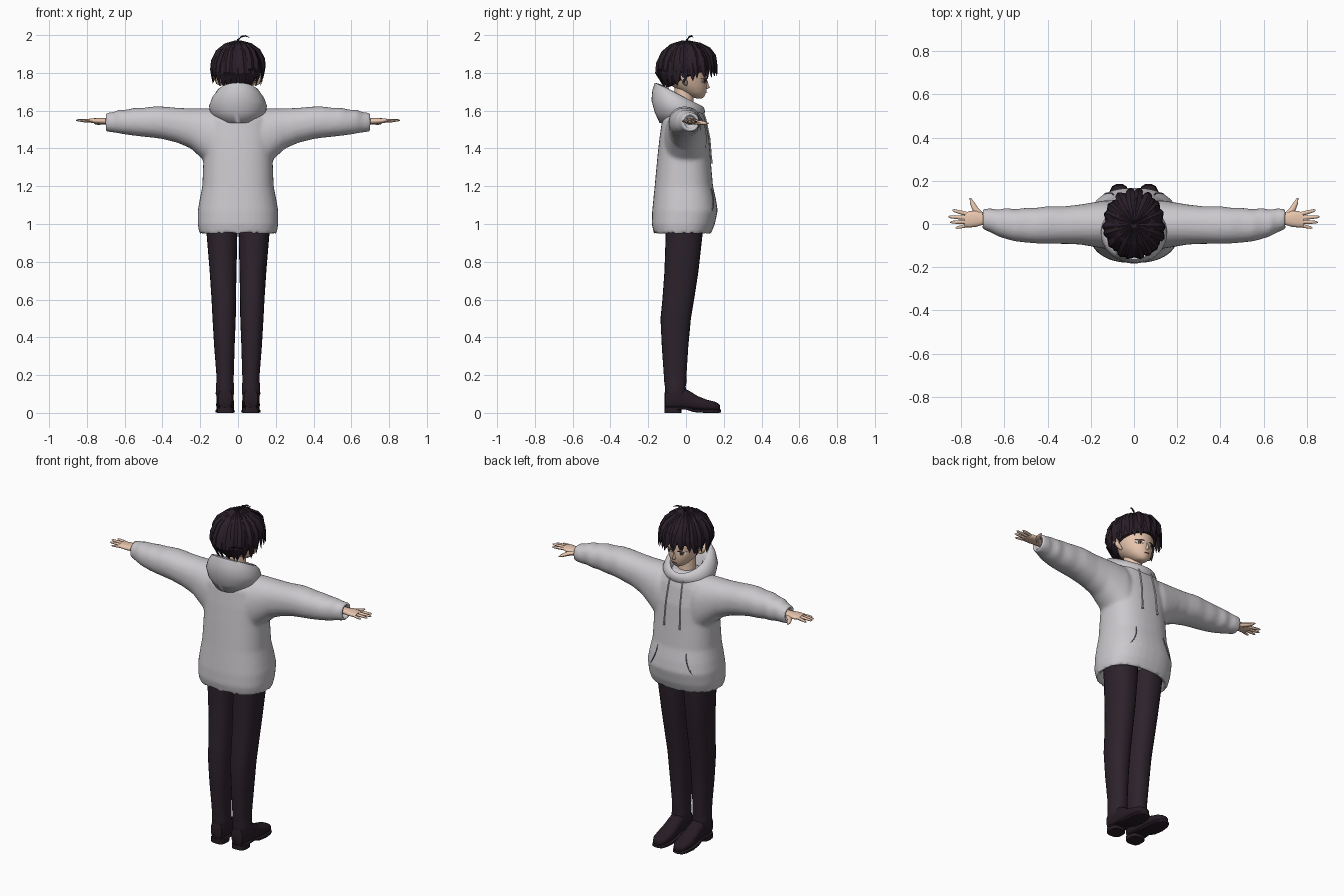
import bpy, bmesh, math, random
from mathutils import Vector as V

random.seed(4)


def mat(name, r, g, b):
    m = bpy.data.materials.new(name)
    m.diffuse_color = (r, g, b, 1)
    return m


GREY = mat("hoodie grey", 0.60, 0.58, 0.61)
SEAM = mat("seam grey", 0.16, 0.16, 0.23)
HAIR = mat("dark hair", 0.022, 0.013, 0.021)
TROUSER = mat("dark trousers", 0.026, 0.016, 0.025)
SHOE = mat("dark shoes", 0.020, 0.012, 0.018)
SKIN = mat("skin", 0.80, 0.56, 0.42)
WHITE = mat("eye white", 0.80, 0.78, 0.78)
IRIS = mat("brown iris", 0.20, 0.10, 0.04)
LIP = mat("mouth", 0.45, 0.18, 0.14)


def add_loft(bm, rings):
    rows = [[bm.verts.new(p) for p in r] for r in rings]
    n = len(rows[0])
    for a, b in zip(rows, rows[1:]):
        for i in range(n):
            bm.faces.new((a[i], a[(i + 1) % n], b[(i + 1) % n], b[i]))
    bm.faces.new(rows[0][::-1])
    bm.faces.new(rows[-1])


def build(name, lofts, m, angle=40):
    """One object from several closed lofts."""
    bm = bmesh.new()
    for rings in lofts:
        add_loft(bm, rings)
    bmesh.ops.recalc_face_normals(bm, faces=bm.faces)
    me = bpy.data.meshes.new(name)
    bm.to_mesh(me)
    bm.free()
    ob = bpy.data.objects.new(name, me)
    bpy.context.collection.objects.link(ob)
    me.materials.append(m)
    bpy.ops.object.select_all(action='DESELECT')
    ob.select_set(True)
    bpy.context.view_layer.objects.active = ob
    bpy.ops.object.shade_smooth_by_angle(angle=math.radians(angle))
    return ob


def sup(a, n):
    """Point on a unit superellipse."""
    c, s = math.cos(a), math.sin(a)
    return (math.copysign(abs(c) ** (2 / n), c), math.copysign(abs(s) ** (2 / n), s))


def level(rx, yb, yf, zb, zf=None, n=2.0, cx=0, seg=36):
    """Ring around z, tilted from back height zb to front height zf."""
    zf = zb if zf is None else zf
    out = []
    for i in range(seg):
        u, v = sup(2 * math.pi * i / seg, n)
        out.append(V((cx + rx * u, (yb + yf) / 2 + (yf - yb) / 2 * v,
                      zb + (zf - zb) * (1 + v) / 2)))
    return out


def span(axis, t, a0, a1, z0, z1, n=2.0, seg=28):
    """Upright ring across the x or y axis."""
    out = []
    for i in range(seg):
        u, v = sup(2 * math.pi * i / seg, n)
        h, z = (a0 + a1) / 2 + (a1 - a0) / 2 * u, (z0 + z1) / 2 + (z1 - z0) / 2 * v
        out.append(V((t, h, z)) if axis == 'x' else V((h, t, z)))
    return out


def tube(pts, radii, seg=8, flat=1.0):
    pts = [V(p) for p in pts]
    rings = []
    for i, p in enumerate(pts):
        d = (pts[min(i + 1, len(pts) - 1)] - pts[max(i - 1, 0)]).normalized()
        up = V((0, 0, 1)) if abs(d.z) < 0.8 else V((0, 1, 0))
        s = d.cross(up).normalized()
        w = s.cross(d)
        rings.append([p + radii[i] * (s * math.cos(2 * math.pi * k / seg)
                      + w * flat * math.sin(2 * math.pi * k / seg)) for k in range(seg)])
    return rings


def flip(rings, s):
    return [[V((p.x * s, p.y, p.z)) for p in r] for r in rings]


# Hoodie: hollow hem, torso and wrinkled sleeves fused together
TORSO = [(1.02, .165, -.135, .095), (.955, .185, -.15, .11), (.948, .205, -.17, .132),
         (1.0, .213, -.181, .153), (1.07, .213, -.179, .168), (1.13, .203, -.173, .159),
         (1.2, .189, -.166, .143), (1.35, .183, -.152, .13), (1.45, .186, -.141, .122),
         (1.55, .17, -.127, .102), (1.60, .13, -.10, .085), (1.627, .07, -.06, .06)]
SLEEVE = [(.05, -.10, .10, 1.24, 1.60), (.13, -.115, .11, 1.28, 1.612), (.19, -.105, .10, 1.345, 1.612),
          (.25, -.095, .09, 1.40, 1.612), (.32, -.092, .082, 1.43, 1.615), (.40, -.092, .082, 1.45, 1.622),
          (.45, -.09, .075, 1.457, 1.622), (.50, -.086, .075, 1.462, 1.615), (.55, -.08, .068, 1.468, 1.615),
          (.59, -.07, .074, 1.473, 1.605), (.63, -.057, .066, 1.48, 1.605), (.66, -.04, .072, 1.485, 1.592),
          (.70, -.024, .07, 1.49, 1.589), (.702, -.008, .055, 1.505, 1.574), (.67, -.01, .055, 1.505, 1.574)]
sleeve = [span('x', *r, n=2.2) for r in SLEEVE]
hoodie = build("hoodie_body", [[level(rx, b, f, z, n=2.4) for z, rx, b, f in TORSO],
                               sleeve, flip(sleeve, -1)], GREY)
rm = hoodie.modifiers.new("fuse", 'REMESH')
rm.mode, rm.voxel_size, rm.use_smooth_shade = 'VOXEL', 0.01, True
sm = hoodie.modifiers.new("soften", 'SMOOTH')
sm.factor, sm.iterations = 0.5, 5

# Hood lying on the back, with an open collar
HOOD = [(.065, -.07, .06, 1.60, 1.57), (.085, -.10, .072, 1.70, 1.612), (.10, -.14, .08, 1.742, 1.625),
        (.118, -.165, .09, 1.748, 1.622), (.14, -.178, .098, 1.71, 1.61), (.153, -.183, .10, 1.655, 1.595),
        (.147, -.165, .097, 1.59, 1.58), (.11, -.14, .085, 1.535, 1.56), (.06, -.08, .05, 1.53, 1.55)]
build("hood", [[level(*r) for r in HOOD]], GREY, 60)


def front_y(x, z):
    """Front surface of the torso."""
    rows = TORSO[2:]
    for p, q in zip(rows, rows[1:]):
        if p[0] <= z <= q[0]:
            t = (z - p[0]) / (q[0] - p[0])
            rx, b, f = [p[k] + (q[k] - p[k]) * t for k in (1, 2, 3)]
            return (b + f) / 2 + (f - b) / 2 * (1 - abs(x / rx) ** 2.4) ** (1 / 2.4)


# Drawstrings and pocket openings
strings, slits = [], []
for s in (1, -1):
    path = [(s * (.042 + .01 * t), front_y(.05, 1.59 - .27 * t) + .006, 1.59 - .27 * t)
            for t in [i / 8 for i in range(9)]]
    strings.append(tube(path, [.004] * 8 + [.006]))
    path = []
    for i in range(9):
        t = i / 8
        x, z = .095 + .045 * t * t, 1.19 - .12 * t
        path.append((s * x, front_y(x, z), z))
    slits.append(tube(path, [.001] + [.0035] * 7 + [.001], 6))
build("drawstrings", strings, GREY)
build("pocket_openings", slits, SEAM)

# Trousers: (z, inner x, outer x, back y, front y)
LEG = [(.07, .03, .108, -.10, -.005), (.10, .022, .118, -.112, .004), (.14, .02, .117, -.112, -.002),
       (.17, .024, .114, -.116, .004), (.21, .022, .115, -.118, .003), (.35, .018, .126, -.128, .012),
       (.50, .012, .135, -.135, .026), (.60, .011, .14, -.125, .043), (.75, .008, .15, -.114, .066),
       (.93, .004, .165, -.108, .086), (1.0, .002, .17, -.11, .09)]
leg = [level((o - i) / 2, b, f, z, n=2.3, cx=(o + i) / 2, seg=24) for z, i, o, b, f in LEG]
build("trousers", [leg, flip(leg, -1)], TROUSER, 50)

# Shoes: upper, sole and heel
UPPER = [(-.115, .022, .03, .10), (-.108, .036, .022, .125), (-.08, .045, .02, .135), (-.02, .044, .02, .135),
         (.02, .044, .018, .115), (.06, .047, .014, .09), (.11, .048, .012, .07),
         (.15, .042, .012, .06), (.172, .03, .012, .05), (.18, .014, .015, .04)]
SOLE = [(-.112, .03, .018, .032), (-.07, .047, .018, .032), (0, .042, .018, .032), (.04, .047, .004, .022),
        (.10, .051, 0, .018), (.15, .045, 0, .018), (.175, .033, 0, .018), (.184, .016, .002, .018)]
shoes = []
for s in (1, -1):
    for rows, n in ((UPPER, 2.6), (SOLE, 5)):
        shoes.append(flip([span('y', y, .068 - w, .068 + w, a, b, n, 20) for y, w, a, b in rows], s))
    shoes.append(flip([level(.044, -.115, -.025, z, n=3, cx=.068, seg=20) for z in (0, .028)], s))
build("shoes", shoes, SHOE)

# Hands: palm, four fingers and thumb
PALM = [(.66, .0, .05, 1.525, 1.562), (.70, -.004, .05, 1.528, 1.560), (.73, -.013, .062, 1.53, 1.561),
        (.76, -.016, .06, 1.533, 1.560), (.785, -.014, .05, 1.537, 1.558)]
FINGERS = [((.77, .046, 1.548), (.84, .064, 1.548), .0095), ((.77, .028, 1.549), (.858, .034, 1.549), .0095),
           ((.77, .010, 1.548), (.85, .008, 1.547), .009), ((.765, -.006, 1.546), (.825, -.018, 1.543), .008)]
hands = []
for s in (1, -1):
    hands.append(flip([span('x', *r, n=2.3, seg=16) for r in PALM], s))
    for a, b, r in FINGERS:
        a, b = V(a), V(b)
        hands.append(flip(tube([a.lerp(b, t) for t in (0, .5, .9, 1)], [r, r * .95, r * .7, r * .25], 8, .85), s))
    hands.append(flip(tube([(.705, .035, 1.54), (.735, .07, 1.537), (.75, .10, 1.534), (.757, .12, 1.533)],
                           [.016, .014, .010, .003], 8, .85), s))
build("hands", hands, SKIN, 50)

# Head, neck, nose and ears
HEAD = [(.012, .055, .085, 1.665), (.034, .02, .096, 1.674), (.062, -.03, .108, 1.70), (.083, -.08, .112, 1.735),
        (.098, -.11, .111, 1.775), (.106, -.125, .113, 1.83), (.10, -.115, .105, 1.89), (.05, -.06, .05, 1.94)]
neck = [level(r, -r - .01, r - .01, z) for z, r in ((1.54, .06), (1.62, .05), (1.72, .05))]
nose = [level(w, .09, y, z, seg=8) for z, w, y in
        ((1.715, .004, .112), (1.722, .010, .127), (1.735, .007, .121), (1.76, .004, .113))]
ears = []
for s in (1, -1):
    ears.append(flip(tube([(.088, .0, 1.735), (.105, -.005, 1.75), (.116, -.012, 1.775), (.118, -.02, 1.80)],
                          [.007, .014, .018, .008], 10), s))
build("head", [[level(*r) for r in HEAD], neck, nose] + ears, SKIN, 60)


def face_plate(name, x, z, w, h, lift, m):
    """Thin oval plate lying on both sides of the face."""
    parts = []
    for s in ((1, -1) if x else (1,)):
        rings = []
        for off in (-.003, lift):
            ring = []
            for k in range(16):
                a = 2 * math.pi * k / 16
                px = x + w * math.cos(a)
                ring.append(V((s * px, .001 + .11 * math.sqrt(1 - (px / .093) ** 2) + off,
                               z + h * math.sin(a))))
            rings.append(ring)
        parts.append(rings)
    build(name, parts, m)


face_plate("eye_whites", .042, 1.757, .021, .012, .002, WHITE)
face_plate("irises", .041, 1.757, .010, .0115, .003, IRIS)
face_plate("pupils", .041, 1.757, .005, .006, .004, HAIR)
face_plate("upper_lashes", .043, 1.769, .024, .003, .004, HAIR)
face_plate("mouth", 0, 1.697, .014, .0015, .003, LIP)

# Hair: cap, pointed locks in two layers and a stray curl
CAP = [(.03, -.04, .03, 1.962), (.085, -.09, .085, 1.945), (.12, -.135, .125, 1.89, 1.90),
       (.127, -.146, .137, 1.83, 1.86), (.114, -.125, .126, 1.755, 1.815), (.085, -.09, .10, 1.725, 1.815)]
build("hair_cap", [[level(*r) for r in CAP]], HAIR)


def lock(a, half, out, drop):
    c, s = math.cos(a), math.sin(a)
    back = (1 - s) / 2
    end = 1.785 - .065 * back + drop
    side, o = V((-s, c, 0)), V((c, s, 0))
    rings = []
    for t, w in ((.06, .25), (.25, .65), (.45, 1), (.65, 1), (.8, .85), (.92, .5), (1, .04)):
        r = out * math.sin(min(t * 1.25, 1) * math.pi / 2)
        r *= 1 + (.06 - .36 * back ** 2) * max(0, t - .8) / .2
        p = V((.134 * r * c, -.004 + .150 * r * s, 1.968 - (1.968 - end) * (1 - math.cos(t * math.pi / 2))))
        p += side * .012 * math.sin(3 * a) * max(0, t - .5)
        rings.append([p - side * half * w, p + o * .009 * w + V((0, 0, .004)),
                      p + side * half * w, p - o * .012 * w])
    return rings


locks = []
for count, out, half, shift in ((22, 1.0, .024, 0), (18, 1.05, .02, .012)):
    for i in range(count):
        a = 2 * math.pi * (i + random.uniform(-.2, .2)) / count
        locks.append(lock(a, half, out + random.uniform(-.02, .03), shift + random.uniform(-.018, .018)))
build("hair_locks", locks, HAIR, 25)
build("hair_curl", [tube([(-.005, 0, 1.95), (.0, .005, 1.975), (.018, .018, 1.992), (.04, .03, 1.996),
                          (.06, .038, 1.988)], [.006, .006, .005, .004, .001], 6)], HAIR)
